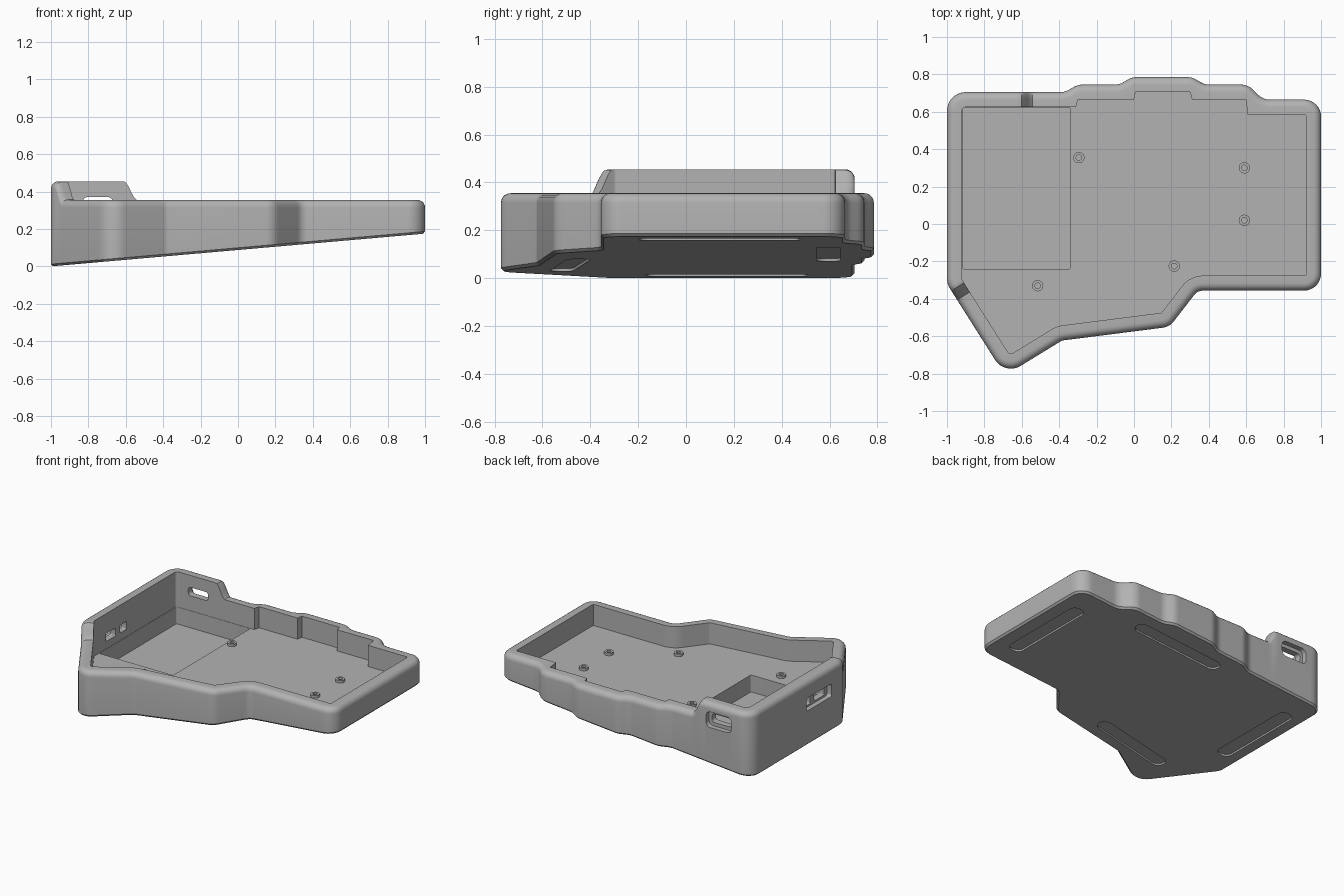
import bpy, bmesh, math
from mathutils import Vector

if "Cube" in bpy.data.objects:
    bpy.data.objects.remove(bpy.data.objects["Cube"])

grey = bpy.data.materials.new("matte_grey")
grey.use_nodes = True
grey.diffuse_color = (0.45, 0.45, 0.45, 1)
grey.node_tree.nodes["Principled BSDF"].inputs["Base Color"].default_value = grey.diffuse_color

FLOOR, RIM, RAISE, FILLET, WALL, EDGE = 0.205, 0.355, 0.1, 0.04, 0.08, 0.012


def round_poly(corners, steps=8, gap=0.015):
    """Closed outline with an arc at each (x, y, radius) corner and divided straights."""
    arcs, n = [], len(corners)
    for i, (x, y, r) in enumerate(corners):
        p = Vector((x, y))
        u = (Vector(corners[i - 1][:2]) - p).normalized()
        v = (Vector(corners[(i + 1) % n][:2]) - p).normalized()
        half = u.angle(v) / 2
        c = p + (u + v).normalized() * r / math.sin(half)
        t = r / math.tan(half)
        a, b = p + u * t - c, p + v * t - c
        arcs += [c + a.slerp(b, k / steps).normalized() * r for k in range(steps + 1)]
    out = []
    for a, b in zip(arcs, arcs[1:] + arcs[:1]):
        m = max(1, math.ceil((b - a).length / gap))
        out += [a.lerp(b, k / m) for k in range(m)]
    return out


def offset(ring, d):
    out = []
    for i, p in enumerate(ring):
        t = (ring[(i + 1) % len(ring)] - ring[i - 1]).normalized()
        out.append(p + Vector((-t.y, t.x)) * d)
    return out


def loft(name, rings):
    """Solid skinned through equal rings, capped at both ends."""
    bm = bmesh.new()
    rows = [[bm.verts.new(p) for p in ring] for ring in rings]
    n = len(rows[0])
    for a, b in zip(rows, rows[1:]):
        for i in range(n):
            j = (i + 1) % n
            bm.faces.new((a[i], a[j], b[j], b[i]))
    bm.faces.new(rows[0][::-1])
    bm.faces.new(rows[-1])
    bmesh.ops.recalc_face_normals(bm, faces=bm.faces)
    mesh = bpy.data.meshes.new(name)
    bm.to_mesh(mesh)
    bm.free()
    mesh.materials.append(grey)
    obj = bpy.data.objects.new(name, mesh)
    bpy.context.collection.objects.link(obj)
    return obj


def activate(obj):
    bpy.ops.object.select_all(action='DESELECT')
    obj.select_set(True)
    bpy.context.view_layer.objects.active = obj


def rect(cx, cy, w, h, r, angle=0.0):
    c, s = math.cos(angle), math.sin(angle)
    signs = ((-1, -1), (1, -1), (1, 1), (-1, 1))
    return round_poly([(cx + c * i * w / 2 - s * j * h / 2,
                        cy + s * i * w / 2 + c * j * h / 2, r) for i, j in signs], 6, 9)


def cut(body, outline, place, lo, hi):
    """Subtract a prism; place maps an outline point and a depth to 3D."""
    tool = loft("cutter", [[place(p, t) for p in outline] for t in (lo, hi)])
    tool.hide_render = True
    mod = body.modifiers.new("cut", 'BOOLEAN')
    mod.operation, mod.solver, mod.object = 'DIFFERENCE', 'MANIFOLD', tool
    activate(body)
    bpy.ops.object.modifier_apply(modifier=mod.name)
    bpy.data.objects.remove(tool)


def smoothstep(a, b, x):
    t = min(1, max(0, (x - a) / (b - a)))
    return t * t * (3 - 2 * t)


def underside(x):
    return 0.0875 * (x + 1)


def rim_height(p):
    s = smoothstep(-0.54, -0.61, p.x) * smoothstep(-0.41, -0.35, p.y)
    return RIM + RAISE * s


def inner_back(x):
    """Square-stepped inner face of the back wall."""
    for limit, y in ((-0.31, 0.625), (0, 0.665), (0.31, 0.705), (0.6, 0.665)):
        if x < limit:
            return y
    return 0.585


# Case outline, counter-clockwise from the back corner of the tall end
outline = round_poly([
    (-1, 0.705, 0.1), (-1, -0.32, 0.1), (-0.69, -0.81, 0.1), (-0.385, -0.623, 0.06),
    (0.19, -0.55, 0.09), (0.34, -0.356, 0.06), (1, -0.356, 0.09), (1, 0.665, 0.09),
    (0.69, 0.665, 0.09), (0.61, 0.745, 0.09), (0.38, 0.745, 0.09), (0.31, 0.785, 0.09),
    (-0.01, 0.785, 0.09), (-0.08, 0.745, 0.09), (-0.3, 0.745, 0.09), (-0.37, 0.705, 0.09)])
tops = [rim_height(p) for p in outline]

# Case shell: sloped underside, rounded rim, inner wall and level floor
rings = [[(p.x, p.y, underside(p.x)) for p in offset(outline, EDGE)],
         [(p.x, p.y, underside(p.x) + EDGE) for p in outline]]
for k in range(6):
    a = k / 5 * math.pi / 2
    ring = offset(outline, FILLET * (1 - math.cos(a)))
    rings.append([(p.x, p.y, h - FILLET + FILLET * math.sin(a)) for p, h in zip(ring, tops)])
inner = offset(outline, WALL)
for p in inner:
    if p.y > 0.5 and abs(p.x) < 0.9:
        p.y = inner_back(p.x)
rings.append([(p.x, p.y, h) for p, h in zip(inner, tops)])
rings.append([(p.x, p.y, FLOOR) for p in inner])
case = loft("case_shell", rings)


def upward(p, t):
    return (p.x, p.y, t)


def from_underside(p, t):
    return (p.x, p.y, underside(p.x) + t)


def through_back(p, t):
    return (p.x, t, p.y)


def through_side(p, t):
    return (t, p.x, p.y)


# Deep pocket in the floor at the tall end
cut(case, rect(-0.629, 0.191, 0.578, 0.864, 0.012), upward, 0.085, FLOOR + 0.02)

# Port opening in the back wall, with a shallow recess outside
cut(case, rect(-0.75, 0.34, 0.2, 0.11, 0.035), through_back, 0.67, 0.8)
cut(case, rect(-0.75, 0.34, 0.155, 0.06, 0.02), through_back, 0.6, 0.8)

# Switch and button openings in the tall side wall
cut(case, rect(-0.06, 0.29, 0.28, 0.09, 0.015), through_side, -1.1, -0.965)
for y, w in ((-0.11, 0.11), (0.03, 0.075)):
    cut(case, rect(y, 0.285, w, 0.055, 0.006), through_side, -1.1, -0.88)

# Foot slots in the underside
for x, y, length, angle in ((0.85, 0.14, 0.68, math.pi / 2), (-0.87, 0.17, 0.68, math.pi / 2),
                            (0.135, 0.595, 0.68, 0), (-0.385, -0.485, 0.6, 0.135)):
    cut(case, rect(x, y, length, 0.1, 0.048, angle), from_underside, -0.1, 0.012)

activate(case)
bpy.ops.object.shade_smooth_by_angle(angle=math.radians(30))

# Screw bosses on the floor
for i, (x, y) in enumerate(((-0.295, 0.355), (0.59, 0.3), (0.59, 0.02),
                            (0.215, -0.225), (-0.515, -0.33))):
    turns = [k * math.tau / 24 for k in range(24)]
    boss = loft(f"screw_boss_{i + 1}", [
        [(x + r * math.cos(a), y + r * math.sin(a), FLOOR + z) for a in turns]
        for r, z in ((0.03, -0.004), (0.03, 0.018), (0.015, 0.018), (0.015, 0.002))])
    activate(boss)
    bpy.ops.object.shade_smooth_by_angle(angle=math.radians(30))
